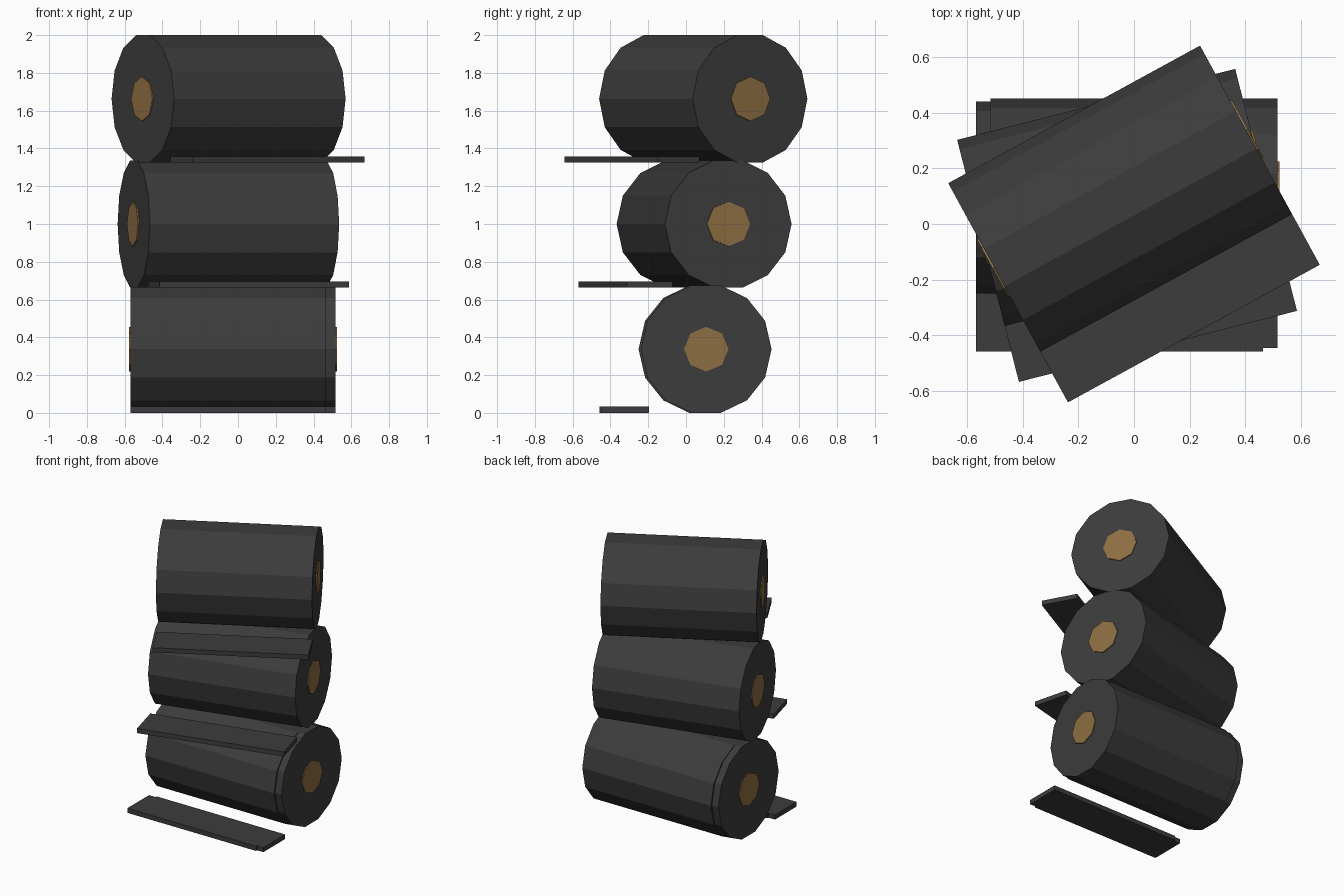
import bpy, bmesh, math
from mathutils import Matrix, Vector

cube = bpy.data.objects.get("Cube")
if cube:
    bpy.data.objects.remove(cube, do_unlink=True)


def material(name, rgb):
    mat = bpy.data.materials.new(name)
    mat.use_nodes = True
    colour = (*rgb, 1.0)
    mat.diffuse_color = colour
    bsdf = next(n for n in mat.node_tree.nodes if n.type == 'BSDF_PRINCIPLED')
    bsdf.inputs["Base Color"].default_value = colour
    bsdf.inputs["Roughness"].default_value = 0.9
    return mat


FELT = material("dark grey felt", (0.045, 0.045, 0.045))
CARD = material("brown cardboard", (0.27, 0.157, 0.055))

LENGTH = 1.034      # roll length along x
RADIUS = 0.346
APOTHEM = RADIUS * math.cos(math.pi / 14)
AXIS_Y = 0.104      # roll axis behind the middle of the set
STEP = 2 - 2 * APOTHEM


def add_object(name, bm, mat, place):
    mesh = bpy.data.meshes.new(name)
    bm.to_mesh(mesh)
    bm.free()
    mesh.materials.append(mat)
    obj = bpy.data.objects.new(name, mesh)
    obj.matrix_world = place
    bpy.context.collection.objects.link(obj)


def add_cylinder(name, sides, radius, length, mat, place):
    # Axis along x, with one corner pointing along y
    bm = bmesh.new()
    bmesh.ops.create_cone(bm, cap_ends=True, segments=sides, radius1=radius,
                          radius2=radius, depth=length)
    bmesh.ops.rotate(bm, verts=bm.verts, matrix=Matrix.Rotation(math.pi / 2, 3, 'Y'))
    first = max(bm.verts, key=lambda v: v.co.y).co
    turn = math.atan2(first.z, first.y)
    bmesh.ops.rotate(bm, verts=bm.verts, matrix=Matrix.Rotation(-turn, 3, 'X'))
    bmesh.ops.translate(bm, verts=bm.verts, vec=Vector((0, AXIS_Y, APOTHEM)))
    add_object(name, bm, mat, place)


def add_flap(name, place):
    # Loose flat end lying in front of the roll
    bm = bmesh.new()
    bmesh.ops.create_cube(bm, size=1)
    bmesh.ops.scale(bm, verts=bm.verts, vec=(LENGTH, 0.25, 0.033))
    bmesh.ops.translate(bm, verts=bm.verts, vec=(0, -0.325, 0.0165))
    add_object(name, bm, FELT, place)


def add_roll(name, x, y, z, angle):
    place = Matrix.Translation((x, y, z)) @ Matrix.Rotation(angle, 4, 'Z')
    add_cylinder(name + "_roll", 14, RADIUS, LENGTH, FELT, place)
    add_cylinder(name + "_core", 8, 0.118, LENGTH + 0.014, CARD, place)
    add_flap(name + "_flap", place)


# Two overlapping rolls at the bottom, then two turned ones on top
add_roll("bottom", -0.052, -0.009, 0, 0)
add_roll("bottom_second", 0, 0.003, 0, 0)
add_roll("middle", -0.025, -0.005, STEP / 2, 0.25)
add_roll("top", 0, 0, STEP, 0.5)
